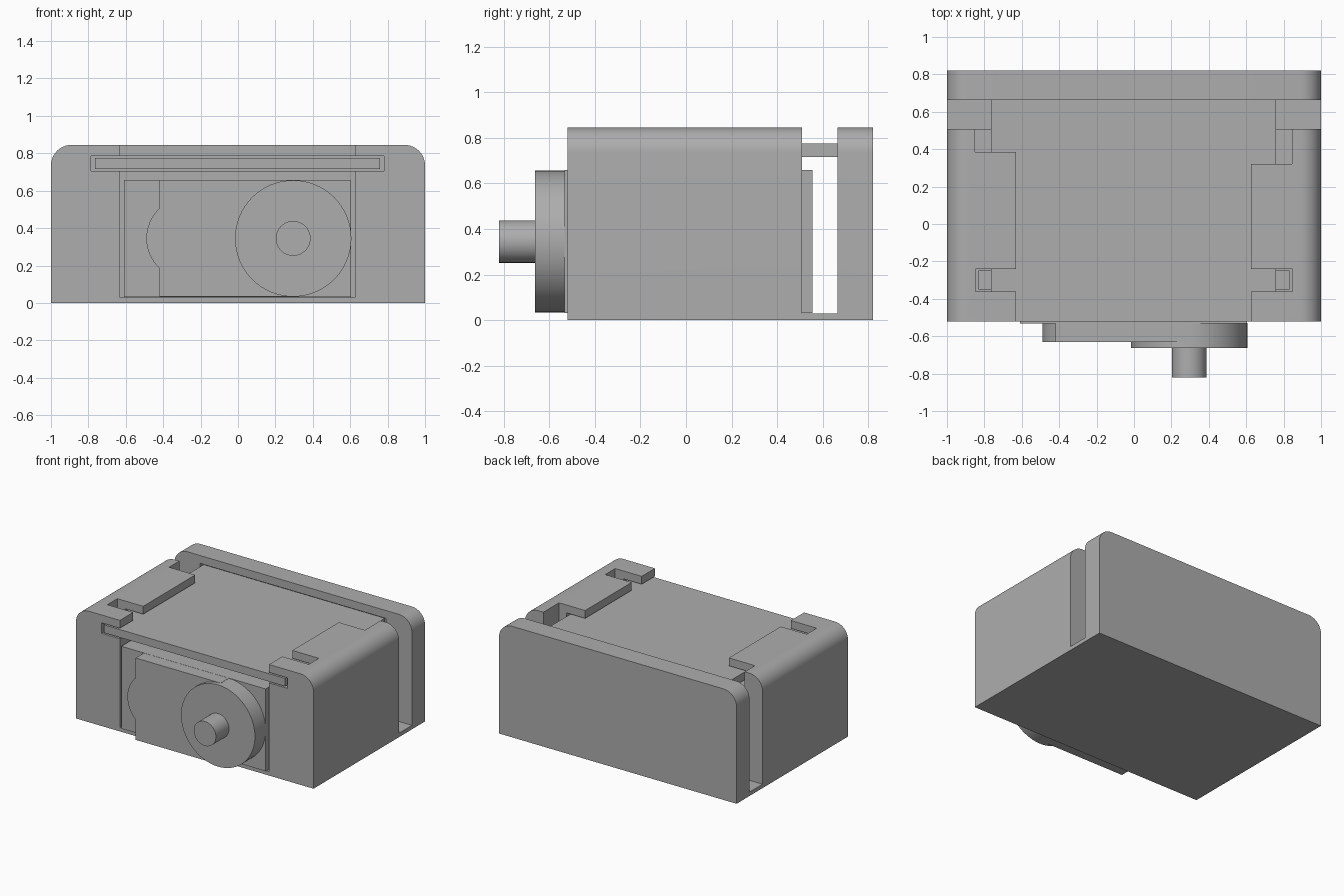
import bpy, math

cube = bpy.data.objects.get("Cube")
if cube:
    bpy.data.objects.remove(cube, do_unlink=True)

grey = bpy.data.materials.new("plain grey")
grey.use_nodes = True
grey.diffuse_color = (0.42, 0.42, 0.42, 1)
grey.node_tree.nodes["Principled BSDF"].inputs["Base Color"].default_value = (0.42, 0.42, 0.42, 1)


def extrude(name, outline, y0, y1):
    """Extrude a counter-clockwise (x, z) outline along y."""
    n = len(outline)
    verts = [(x, y, z) for y in (y0, y1) for x, z in outline]
    faces = [tuple(range(n)), tuple(reversed(range(n, 2 * n)))]
    faces += [(i, i + n, (i + 1) % n + n, (i + 1) % n) for i in range(n)]
    mesh = bpy.data.meshes.new(name)
    mesh.from_pydata(verts, [], faces)
    mesh.materials.append(grey)
    obj = bpy.data.objects.new(name, mesh)
    bpy.context.collection.objects.link(obj)
    return obj


def box(name, x, y, z):
    outline = [(x[0], z[0]), (x[1], z[0]), (x[1], z[1]), (x[0], z[1])]
    return extrude(name, outline, *y)


def arc(cx, cz, r, start, end, steps):
    angles = [math.radians(start + (end - start) * i / steps) for i in range(steps + 1)]
    return [(cx + r * math.cos(a), cz + r * math.sin(a)) for a in angles]


def disc(name, cx, cz, r, y0, y1):
    return extrude(name, arc(cx, cz, r, 0, 360, 64)[:-1], y0, y1)


def smooth(obj):
    bpy.ops.object.select_all(action='DESELECT')
    bpy.context.view_layer.objects.active = obj
    obj.select_set(True)
    bpy.ops.object.shade_smooth_by_angle(angle=math.radians(30))


# Housing with rounded upper edges
R, TOP = 0.11, 0.845
profile = [(-1, 0), (1, 0)]
profile += arc(1 - R, TOP - R, R, 0, 90, 12) + arc(R - 1, TOP - R, R, 90, 180, 12)
housing = extrude("housing", profile, -0.52, 0.82)

# Open pocket, rear gap, sliding groove, rail notches and small pits
cuts = [
    ((-0.63, 0.625), (-0.7, 0.55), (0.03, 1)),
    ((-1.1, 1.1), (0.508, 0.664), (0.03, 1)),
    ((-0.785, 0.78), (-0.7, 0.70), (0.705, 0.785)),
    ((-0.85, -0.6), (0.385, 0.6), (0.705, 1)),
    ((0.6, 0.845), (0.32, 0.6), (0.705, 1)),
]
for side in (-1, 1):
    cuts.append((sorted((side * 0.6, side * 0.848)), (-0.36, -0.24), (0.705, 1)))
    cuts.append((sorted((side * 0.76, side * 0.832)), (-0.348, -0.252), (0.66, 1)))

bpy.context.view_layer.objects.active = housing
for c in cuts:
    cutter = box("cutter", *c)
    cutter.hide_render = True
    mod = housing.modifiers.new("cut", 'BOOLEAN')
    mod.operation = 'DIFFERENCE'
    mod.solver = 'EXACT'
    mod.object = cutter
    bpy.ops.object.modifier_apply(modifier=mod.name)
    bpy.data.objects.remove(cutter, do_unlink=True)
smooth(housing)

# Sliding lid in the groove
box("sliding_lid", (-0.765, 0.76), (-0.52, 0.68), (0.715, 0.775))

# Inner block behind the front
box("inner_block", (-0.61, 0.605), (-0.532, 0.555), (0.032, 0.658))

# Front plate with a bulging left edge
CX, CZ = 0.295, 0.345
bulge = arc(-0.272, CZ, 0.218, 133, 227, 16)
plate = [(-0.42, 0.034), (CX, 0.034), (CX, 0.657), (-0.42, 0.657)] + bulge
smooth(extrude("front_plate", plate, -0.63, -0.53))

# Wheel and shaft
smooth(disc("wheel", CX, CZ, 0.311, -0.662, -0.53))
smooth(disc("shaft", CX, CZ, 0.093, -0.82, -0.65))
